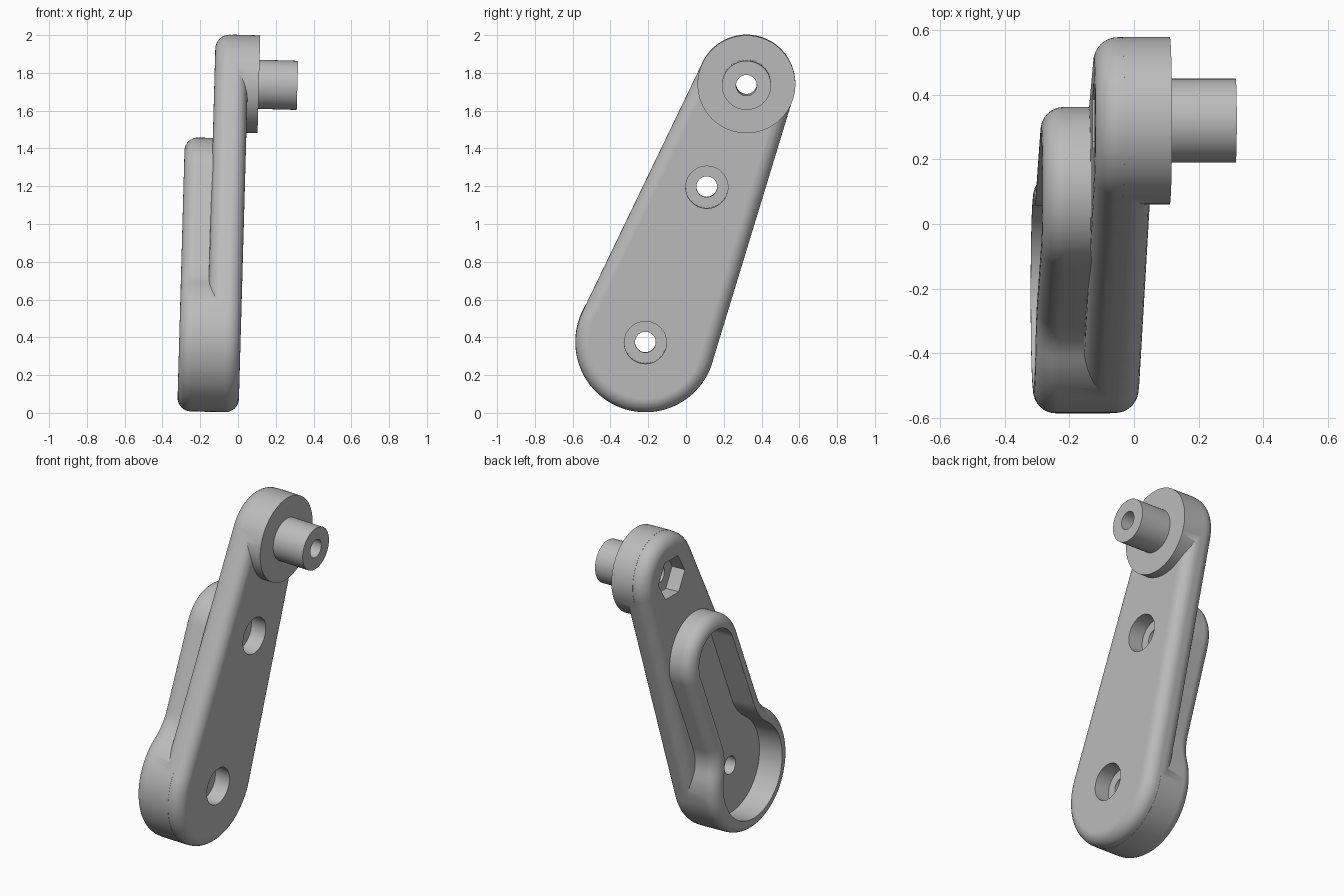
import bpy, bmesh
from math import sin, cos, pi, sqrt, asin, atan2, radians
from mathutils import Matrix

cube = bpy.data.objects.get("Cube")
if cube:
    bpy.data.objects.remove(cube, do_unlink=True)

# Pivot centres in the (y, z) plane; the arm thickness runs along x
LOW, MID, TOP = (-0.215, 0.372), (0.11, 1.195), (0.32, 1.742)
LEN_MID = sqrt((MID[0] - LOW[0]) ** 2 + (MID[1] - LOW[1]) ** 2)
LEN_TOP = sqrt((TOP[0] - LOW[0]) ** 2 + (TOP[1] - LOW[1]) ** 2)
DY, DZ = (TOP[0] - LOW[0]) / LEN_TOP, (TOP[1] - LOW[1]) / LEN_TOP
BACK, FACE, RIM = -0.174, 0.003, -0.322
CORE = -0.085


def arc(cx, cy, r, a0, a1, n):
    return [(cx + r * cos(a0 + (a1 - a0) * i / n), cy + r * sin(a0 + (a1 - a0) * i / n))
            for i in range(n + 1)]


def to_arm(points):
    """Turn (along, across) into (y, z)."""
    return [(LOW[0] + a * DY + c * DZ, LOW[1] + a * DZ - c * DY) for a, c in points]


def arm_outline(inset):
    """Two circles joined by their tangents."""
    big, small = 0.37 - inset, 0.258 - inset
    t = pi / 2 - asin((big - small) / LEN_TOP)
    return to_arm(arc(LEN_TOP, 0, small, -t, t, 40) + arc(0, 0, big, t, 2 * pi - t, 56))


def keyhole_outline(inset):
    """Large circle blended into a narrower round-ended slot."""
    big, slot, blend = 0.371 - inset, 0.255 - inset, 0.25 + inset
    off = slot + blend
    along = sqrt((big + blend) ** 2 - off ** 2)
    t = atan2(off, along)
    pts = arc(LEN_MID, 0, slot, -pi / 2, pi / 2, 36)
    pts += arc(along, off, blend, -pi / 2, t - pi, 12)
    pts += arc(0, 0, big, t, 2 * pi - t, 56)[1:]
    pts += arc(along, -off, blend, pi - t, pi / 2, 12)[1:]
    return to_arm(pts)


def loft(name, rings):
    """Solid from matching outlines given as (x, points)."""
    bm = bmesh.new()
    loops = [[bm.verts.new((x, y, z)) for y, z in pts] for x, pts in rings]
    n = len(loops[0])
    for a, b in zip(loops, loops[1:]):
        for i in range(n):
            bm.faces.new((a[i], a[(i + 1) % n], b[(i + 1) % n], b[i]))
    bm.faces.new(loops[0])
    bm.faces.new(loops[-1])
    bmesh.ops.recalc_face_normals(bm, faces=bm.faces)
    mesh = bpy.data.meshes.new(name)
    bm.to_mesh(mesh)
    bm.free()
    ob = bpy.data.objects.new(name, mesh)
    bpy.context.scene.collection.objects.link(ob)
    return ob


def cylinder(name, centre, r, x0, x1, sides=48):
    pts = arc(*centre, r, 0, 2 * pi, sides)[:-1]
    return loft(name, [(x0, pts), (x1, pts)])


def fillet(outline, x, r, direction, steps=8):
    """Rings of a rounded edge, from the flat face at x inwards."""
    rings = []
    for i in range(steps + 1):
        a = pi / 2 * i / steps
        rings.append((x + direction * r * (1 - cos(a)), outline(r * (1 - sin(a)))))
    return rings


# Arm plate, rounded on both edges
arm = loft("crank_arm", fillet(arm_outline, BACK, 0.075, 1)
           + fillet(arm_outline, FACE, 0.072, -1)[::-1])

# Raised keyhole housing, hub and peg
added = [
    loft("keyhole_housing", fillet(keyhole_outline, RIM, 0.07, 1)
         + [(CORE, keyhole_outline(0))]),
    cylinder("hub", TOP, 0.259, CORE, 0.062, 96),
    cylinder("peg", TOP, 0.13, 0.0, 0.266),
]

# Keyhole pocket, hexagonal nut seat, bores and counterbores
pocket = keyhole_outline(0.08)
removed = [
    loft("pocket_cutter", [(-0.5, pocket), (-0.165, pocket)]),
    cylinder("nut_cutter", TOP, 0.13, -0.4, -0.085, 6),
    cylinder("peg_bore", TOP, 0.055, -0.5, 0.5, 32),
]
for centre in (LOW, MID):
    removed.append(cylinder("bore", centre, 0.055, -0.5, 0.5, 32))
    removed.append(cylinder("counterbore", centre, 0.112, -0.095, 0.5))

for op, parts in (("UNION", added), ("DIFFERENCE", removed)):
    for part in parts:
        part.hide_render = True
        mod = arm.modifiers.new(part.name, "BOOLEAN")
        mod.operation, mod.solver, mod.object = op, "EXACT", part

# Bake the cuts and drop the helpers
bpy.context.view_layer.update()
baked = bpy.data.meshes.new_from_object(arm.evaluated_get(bpy.context.evaluated_depsgraph_get()))
arm.modifiers.clear()
arm.data = baked
for part in added + removed:
    bpy.data.objects.remove(part, do_unlink=True)

# Slight lean about the y axis
baked.transform(Matrix.Rotation(radians(1.6), 4, "Y"))

# Single grey finish
grey = bpy.data.materials.new("plain_grey")
grey.use_nodes = True
colour = (0.5, 0.5, 0.5, 1)
grey.diffuse_color = colour
grey.node_tree.nodes["Principled BSDF"].inputs["Base Color"].default_value = colour
baked.materials.clear()
baked.materials.append(grey)

bpy.ops.object.select_all(action="DESELECT")
arm.select_set(True)
bpy.context.view_layer.objects.active = arm
bpy.ops.object.shade_smooth_by_angle(angle=radians(30))
weighted = arm.modifiers.new("even_shading", "WEIGHTED_NORMAL")
weighted.keep_sharp = True
